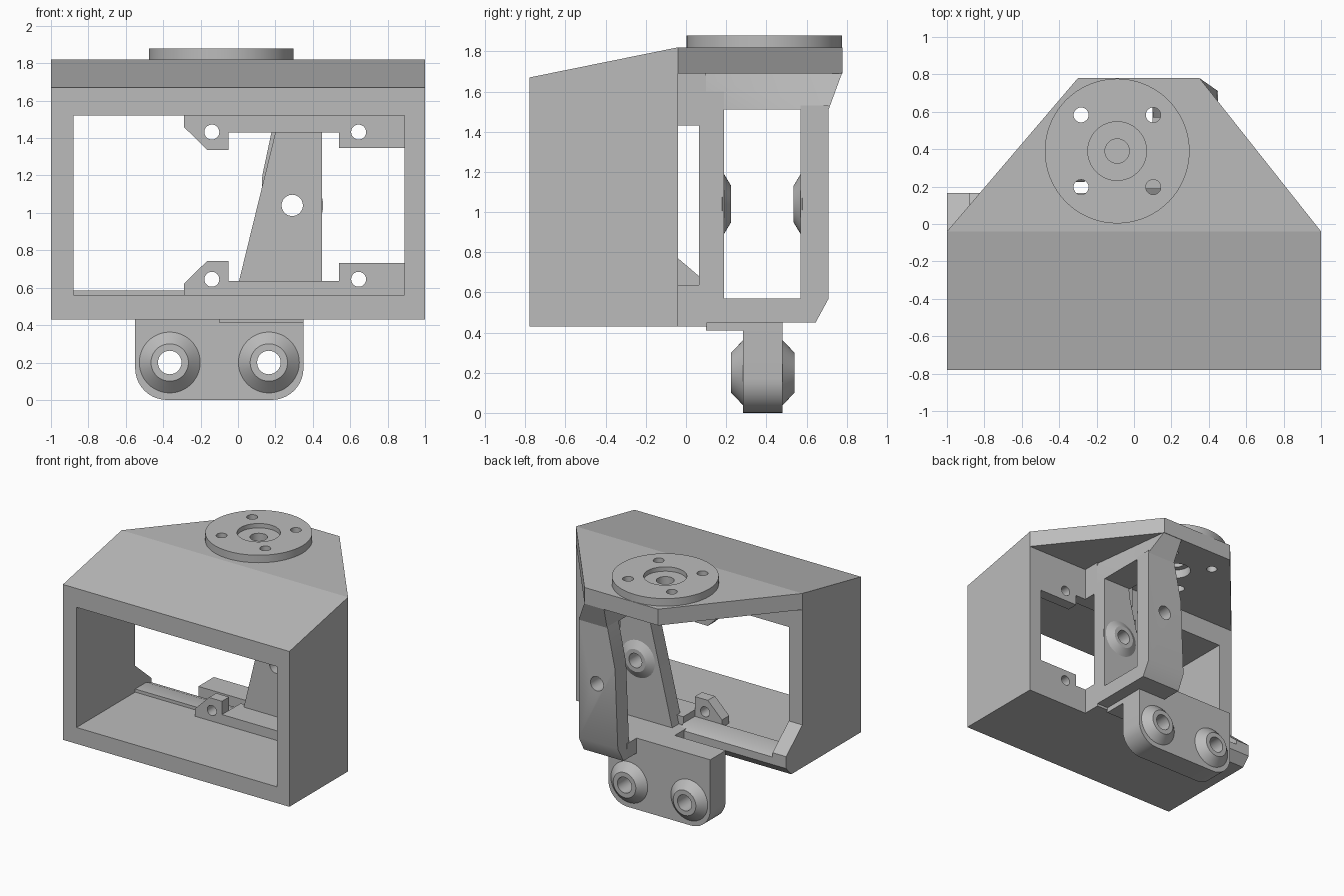
import bpy, bmesh, math
from mathutils import Matrix, Vector

if "Cube" in bpy.data.objects:
    bpy.data.objects.remove(bpy.data.objects["Cube"])

grey = bpy.data.materials.new("plain grey")
grey.use_nodes = True
COLOUR = (0.5, 0.5, 0.5, 1)
grey.diffuse_color = COLOUR
grey.node_tree.nodes["Principled BSDF"].inputs["Base Color"].default_value = COLOUR


def make(name, bm):
    bmesh.ops.recalc_face_normals(bm, faces=bm.faces)
    mesh = bpy.data.meshes.new(name)
    bm.to_mesh(mesh)
    bm.free()
    mesh.materials.append(grey)
    ob = bpy.data.objects.new(name, mesh)
    bpy.context.collection.objects.link(ob)
    return ob


def prism(name, pts, axis, a, b):
    """Extrude a 2D outline along an axis from a to b."""
    place = {"x": lambda u, v: (a, u, v),
             "y": lambda u, v: (u, a, v),
             "z": lambda u, v: (u, v, a)}[axis]
    bm = bmesh.new()
    face = bm.faces.new([bm.verts.new(place(u, v)) for u, v in pts])
    ext = bmesh.ops.extrude_face_region(bm, geom=[face])
    move = Vector([(b - a) * (axis == k) for k in "xyz"])
    bmesh.ops.translate(bm, vec=move, verts=[v for v in ext["geom"] if isinstance(v, bmesh.types.BMVert)])
    return make(name, bm)


def block(name, x0, x1, y0, y1, z0, z1):
    return prism(name, [(x0, y0), (x1, y0), (x1, y1), (x0, y1)], "z", z0, z1)


def cone(name, start, end, r0, r1, seg=48):
    """Round part running from start to end."""
    start, end = Vector(start), Vector(end)
    d = end - start
    bm = bmesh.new()
    turn = Vector((0, 0, 1)).rotation_difference(d).to_matrix().to_4x4()
    bmesh.ops.create_cone(bm, cap_ends=True, segments=seg, radius1=r0, radius2=r1, depth=d.length,
                          matrix=Matrix.Translation((start + end) / 2) @ turn)
    return make(name, bm)


def cut(obs, cutters):
    """Subtract the cutters from every object, then drop them."""
    for ob in obs:
        for c in cutters:
            mod = ob.modifiers.new("cut", "BOOLEAN")
            mod.operation = "DIFFERENCE"
            mod.solver = "EXACT"
            mod.object = c
        bpy.context.view_layer.update()
        graph = bpy.context.evaluated_depsgraph_get()
        mesh = bpy.data.meshes.new_from_object(ob.evaluated_get(graph))
        ob.modifiers.clear()
        ob.data = mesh
    for c in cutters:
        bpy.data.objects.remove(c)


def hole_y(x, z, r):
    return cone("hole_cutter", (x, -0.6, z), (x, 1, z), r, r, 32)


BACK = -0.04

# Rectangular shell with sloped roof
shell = prism("shell", [(-0.78, 0.43), (BACK, 0.43), (BACK, 1.82), (-0.78, 1.67)], "x", -1, 1)
cut([shell], [block("opening_cutter", -0.88, 0.89, -1, 0.5, 0.56, 1.52)])

# Top plate and round flange
plate = prism("top_plate", [(-1, BACK), (1, BACK), (0.35, 0.78), (-0.3, 0.78)], "z", 1.69, 1.82)
CX, CY = -0.09, 0.39
flange = cone("flange", (CX, CY, 1.81), (CX, CY, 1.88), 0.387, 0.387, 72)
cutters = [cone("bore_cutter", (CX, CY, 1.5), (CX, CY, 2), 0.065, 0.065, 32),
           cone("recess_cutter", (CX, CY, 1.845), (CX, CY, 2), 0.157, 0.157),
           cone("counterbore_cutter", (CX, CY, 1.6), (CX, CY, 1.76), 0.11, 0.11)]
for sx in (-1, 1):
    for sy in (-1, 1):
        x, y = CX + sx * 0.193, CY + sy * 0.193
        cutters.append(cone("bolt_cutter", (x, y, 1.5), (x, y, 2), 0.04, 0.04, 32))
cut([plate, flange], cutters)

# Screw tabs, mirrored about the opening's middle height
MID = 1.04
tabs = []
for s, side in ((1, "upper"), (-1, "lower")):
    def flip(pts):
        return [(x, MID + s * (h - MID)) for x, h in pts]
    angled = [(-0.29, 1.53), (-0.29, 1.46), (-0.165, 1.337), (-0.05, 1.337), (-0.05, 1.53)]
    square = [(0.54, 1.53), (0.54, 1.347), (0.9, 1.347), (0.9, 1.53)]
    tabs += [prism(side + "_angled_tab", flip(angled), "y", -0.13, BACK),
             prism(side + "_square_tab", flip(square), "y", -0.13, BACK)]
cut(tabs, [hole_y(x, z, 0.04) for x in (-0.14, 0.645) for z in (0.645, 1.432)])

# Cross bars joining the shell and the arm bracket
block("upper_bar", -0.05, 0.54, -0.13, BACK, 1.43, 1.53)
block("upper_bridge", 0.1, 0.45, BACK, 0.1, 1.43, 1.7)
block("lower_bar", -0.05, 0.54, -0.13, BACK, 0.55, 0.637)
block("lower_bridge", -0.05, 0.45, BACK, 0.105, 0.43, 0.637)

# Rear floor ledge and chamfered corner gusset on the right side
prism("floor_ledge", [(BACK, 0.43), (0.1, 0.43), (0.165, 0.5), (0.165, 0.56), (0.1, 0.585), (BACK, 0.585)],
      "x", -0.99, -0.05)
prism("corner_gusset", [(BACK, 0.43), (0.1, 0.43), (0.165, 0.5), (0.165, 0.595), (BACK, 0.77)], "x", -1, -0.88)

# Two tapered arms with facing conical bosses
AX, AZ = 0.29, 1.04
outline = [(-0.04, 0.45), (0.45, 0.45), (0.45, 1.6), (0.22, 1.6), (0.2, 1.43)]
front_arm = prism("front_arm", outline, "y", 0.065, 0.19)
rear_arm = prism("rear_arm", [(0.1, 0.45), (0.45, 0.45), (0.45, 1.53), (0.2, 1.53), (0.13, 1.2)], "y", 0.57, 0.71)
front_boss = cone("front_arm_boss", (AX, 0.18, AZ), (AX, 0.225, AZ), 0.165, 0.09)
rear_boss = cone("rear_arm_boss", (AX, 0.58, AZ), (AX, 0.535, AZ), 0.165, 0.09)
cut([rear_arm], [prism("chamfer_cutter", [(0.64, 0.44), (0.72, 0.44), (0.72, 0.587)], "x", -1, 1)])
cut([front_arm, rear_arm, front_boss, rear_boss], [hole_y(AX, AZ, 0.057)])

# Flared block under the top plate that carries the arms
bm = bmesh.new()
for x, y, z in [(0.2, 0.065, 1.51), (0.45, 0.065, 1.51), (0.45, 0.71, 1.51), (0.2, 0.71, 1.51),
                (0.15, BACK, 1.7), (0.45, BACK, 1.7), (0.35, 0.78, 1.7), (0.18, 0.78, 1.7)]:
    bm.verts.new((x, y, z))
bmesh.ops.convex_hull(bm, input=bm.verts)
make("arm_head", bm)

# Lower links joining the arms and the hanging lug
block("arm_foot", 0.1, 0.45, 0.1, 0.6, 0.45, 0.57)
block("lug_link", -0.1, 0.35, 0.1, 0.3, 0.41, 0.57)

# Hanging lug with rounded lower corners and two through bosses
R = 0.17
pts = [(-0.55, 0.57)]
for cx, start in ((-0.55 + R, 180), (0.35 - R, 270)):
    for i in range(11):
        a = math.radians(start + 9 * i)
        pts.append((cx + R * math.cos(a), R + R * math.sin(a)))
pts.append((0.35, 0.57))
lug = [prism("lug", pts, "y", 0.285, 0.48)]
for x in (-0.365, 0.165):
    for y0, y1 in ((0.29, 0.225), (0.475, 0.54)):
        lug.append(cone("lug_boss", (x, y0, 0.2), (x, y1, 0.2), 0.168, 0.1))
cut(lug, [hole_y(x, 0.2, 0.063) for x in (-0.365, 0.165)])

# Smooth round surfaces, keeping edges crisp
bpy.ops.object.select_all(action="DESELECT")
for ob in bpy.context.scene.objects:
    if ob.type == "MESH":
        ob.select_set(True)
        bpy.context.view_layer.objects.active = ob
bpy.ops.object.shade_smooth_by_angle(angle=math.radians(30))
